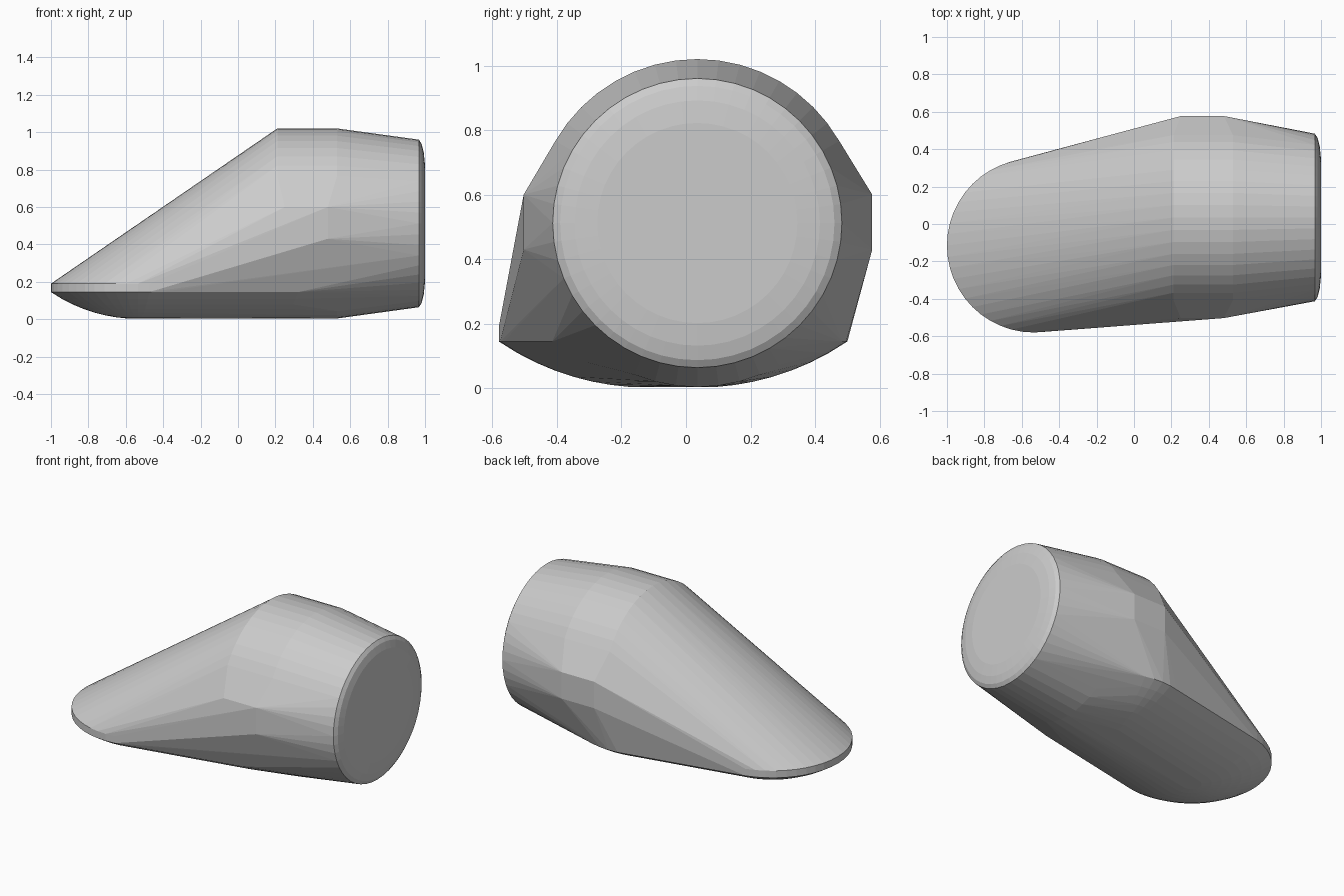
import bpy, bmesh
from math import sin, cos, tau, sqrt

if "Cube" in bpy.data.objects:
    bpy.data.objects.remove(bpy.data.objects["Cube"])

SEG = 48
bm = bmesh.new()


def upright_ring(x, r):
    """Circle facing along x, on the body axis."""
    for i in range(SEG):
        a = tau * i / SEG
        bm.verts.new((x, 0.035 + r * cos(a), 0.512 + r * sin(a)))


def flat_ring(cx, cy, z, r):
    """Circle facing up."""
    for i in range(SEG):
        a = tau * i / SEG
        bm.verts.new((cx + r * cos(a), cy + r * sin(a), z))


def shallow_bowl(cx, cy, r=0.465, z0=0.002, h=0.143, rim=0.19):
    """Spherical dish with a short straight rim."""
    big = (r * r + h * h) / (2 * h)
    for k in range(1, 9):
        d = r * k / 8
        flat_ring(cx, cy, z0 + big - sqrt(big * big - d * d), d)
    flat_ring(cx, cy, rim, r)


# Barrel and rounded end cap
for x, r in ((0.21, 0.508), (0.53, 0.508), (0.967, 0.448),
             (0.982, 0.425), (0.993, 0.38), (1.0, 0.31)):
    upright_ring(x, r)

# Side bosses
for s in (-1, 1):
    for x in (0.25, 0.48):
        for z in (0.43, 0.6):
            bm.verts.new((x, 0.037 + s * 0.54, z))

# Front dish and the matching dish under the barrel
shallow_bowl(-0.535, -0.115)
shallow_bowl(0.2, 0.035)

# Stretch one convex skin over all of the sections
res = bmesh.ops.convex_hull(bm, input=bm.verts[:])
bmesh.ops.delete(bm, geom=[v for v in bm.verts if not v.link_faces], context='VERTS')
bmesh.ops.dissolve_limit(bm, angle_limit=0.005, verts=bm.verts[:], edges=bm.edges[:])
bmesh.ops.recalc_face_normals(bm, faces=bm.faces[:])

mesh = bpy.data.meshes.new("body_shell")
bm.to_mesh(mesh)
bm.free()
obj = bpy.data.objects.new("body_shell", mesh)
bpy.context.collection.objects.link(obj)
